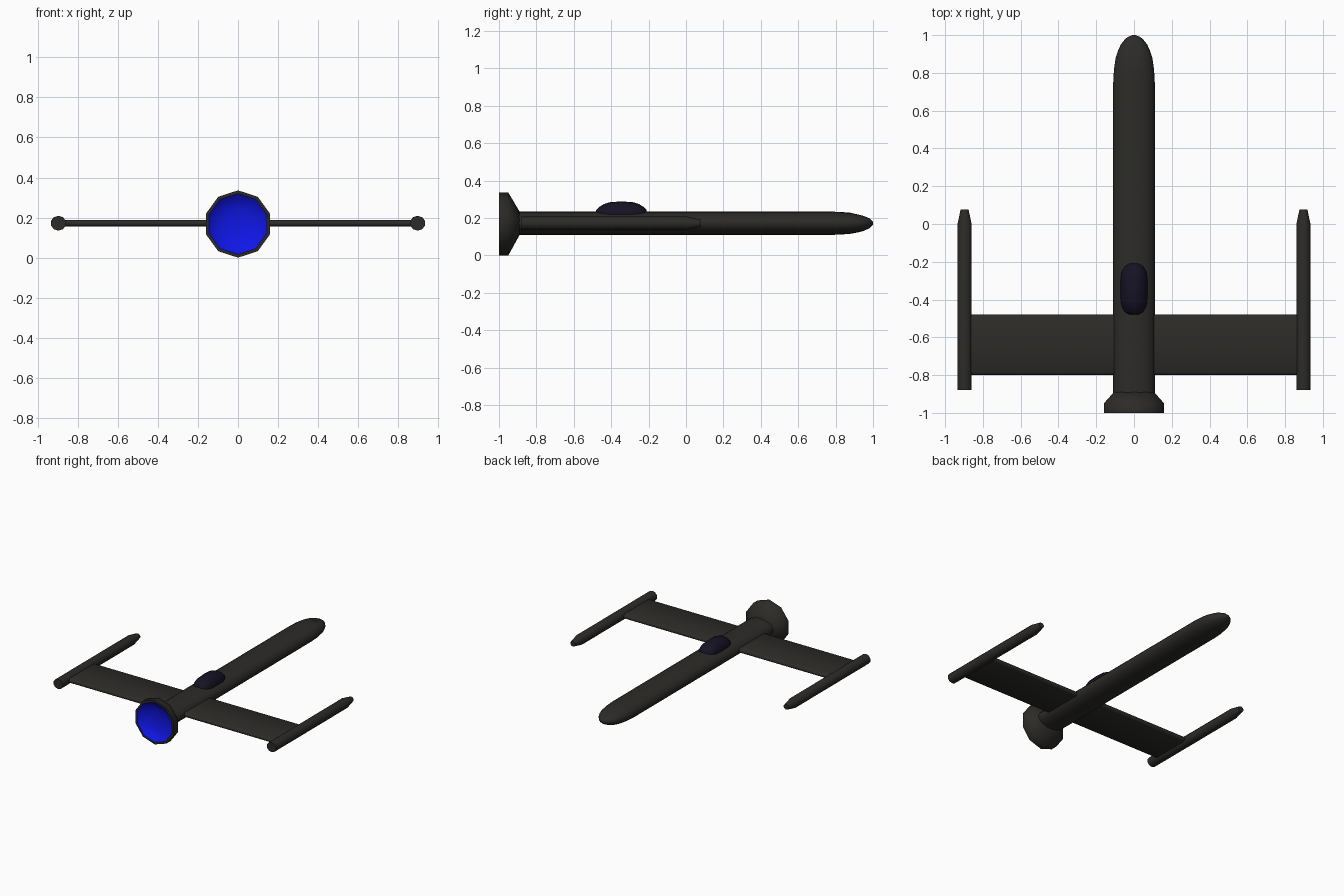
import bpy, bmesh, math

if "Cube" in bpy.data.objects:
    bpy.data.objects.remove(bpy.data.objects["Cube"])

CZ = 0.172  # height of the fuselage axis


def material(name, rgb):
    m = bpy.data.materials.new(name)
    m.diffuse_color = (*rgb, 1)
    m.use_nodes = True
    m.node_tree.nodes["Principled BSDF"].inputs["Base Color"].default_value = m.diffuse_color
    return m


HULL = material("hull", (0.025, 0.024, 0.021))
GLOW = material("engine_blue", (0.005, 0.008, 0.8))
GLASS = material("canopy_glass", (0.008, 0.006, 0.018))


def finish(bm, name, mat, angle=60):
    me = bpy.data.meshes.new(name)
    bm.to_mesh(me)
    bm.free()
    ob = bpy.data.objects.new(name, me)
    bpy.context.collection.objects.link(ob)
    me.materials.append(mat)
    bpy.ops.object.select_all(action='DESELECT')
    ob.select_set(True)
    bpy.context.view_layer.objects.active = ob
    bpy.ops.object.shade_smooth_by_angle(angle=math.radians(angle))
    return ob


def loft(name, rings, mat, sides=10, cx=0.0, caps=(True, True), inside=False, dent=None):
    """Skin elliptical rings (y, half width, half height, centre z) along y."""
    bm = bmesh.new()
    loops = []
    for y, rx, rz, cz in rings:
        loop = []
        for i in range(sides):
            a = math.pi / 2 + 2 * math.pi * i / sides
            loop.append(bm.verts.new((cx + rx * math.cos(a), y, cz + rz * math.sin(a))))
        if dent and y in dent:
            loop[0].co.z -= dent[y]
        loops.append(loop)
    for r0, r1 in zip(loops, loops[1:]):
        for i in range(sides):
            j = (i + 1) % sides
            q = [r0[i], r1[i], r1[j], r0[j]]
            bm.faces.new(q[::-1] if inside else q)
    if caps[0]:
        bm.faces.new(loops[0])
    if caps[1]:
        bm.faces.new(loops[-1] if inside else loops[-1][::-1])
    return finish(bm, name, mat)


# Fuselage with rounded nose and a small dent on top of the tip
body = [(-0.9, 0.11, 0.0625), (0.75, 0.11, 0.0625), (0.82, 0.106, 0.061),
        (0.88, 0.097, 0.056), (0.92, 0.084, 0.049), (0.95, 0.07, 0.041),
        (0.98, 0.046, 0.027), (0.993, 0.027, 0.016), (1.0, 0.008, 0.006)]
loft("fuselage", [(*r, CZ) for r in body], HULL, sides=20,
     dent={0.92: 0.016, 0.95: 0.016})

# Engine bell and blue dish inside it
loft("engine_bell", [(-1.0, 0.152, 0.152, 0.168), (-1.0, 0.168, 0.168, 0.168),
                     (-0.95, 0.168, 0.168, 0.168), (-0.89, 0.112, 0.063, CZ)],
     HULL, caps=(False, True))
loft("engine_dish", [(-1.0, 0.152, 0.152, 0.168), (-0.975, 0.125, 0.125, 0.168),
                     (-0.96, 0.08, 0.08, 0.168), (-0.953, 0.03, 0.03, 0.168)],
     GLOW, caps=(False, True), inside=True)

# Canopy
glass = [(-0.48, 0.028, 0.02), (-0.465, 0.05, 0.036), (-0.44, 0.064, 0.052),
         (-0.41, 0.07, 0.062), (-0.345, 0.071, 0.067), (-0.28, 0.07, 0.062),
         (-0.25, 0.064, 0.052), (-0.225, 0.05, 0.036), (-0.21, 0.028, 0.02)]
loft("canopy", [(*r, 0.222) for r in glass], GLASS, sides=20)

# Wings and wing-tip cannons on both sides
wing_profile = [(-0.8, -0.008), (-0.785, -0.017), (-0.495, -0.017), (-0.48, -0.008),
                (-0.48, 0.008), (-0.495, 0.017), (-0.785, 0.017), (-0.8, 0.008)]
for side, label in ((-1, "left"), (1, "right")):
    bm = bmesh.new()
    root, tip = [[bm.verts.new((side * x, y, CZ + z)) for y, z in wing_profile]
                 for x in (0.06, 0.89)]
    n = len(root)
    for i in range(n):
        j = (i + 1) % n
        bm.faces.new((root[i], root[j], tip[j], tip[i]))
    bm.faces.new(root)
    bm.faces.new(tip)
    bmesh.ops.recalc_face_normals(bm, faces=bm.faces)
    finish(bm, label + "_wing", HULL)

    loft(label + "_cannon", [(-0.88, 0.039, 0.037, CZ), (0.0, 0.039, 0.037, CZ),
                             (0.078, 0.022, 0.02, CZ)], HULL, cx=side * 0.897)
